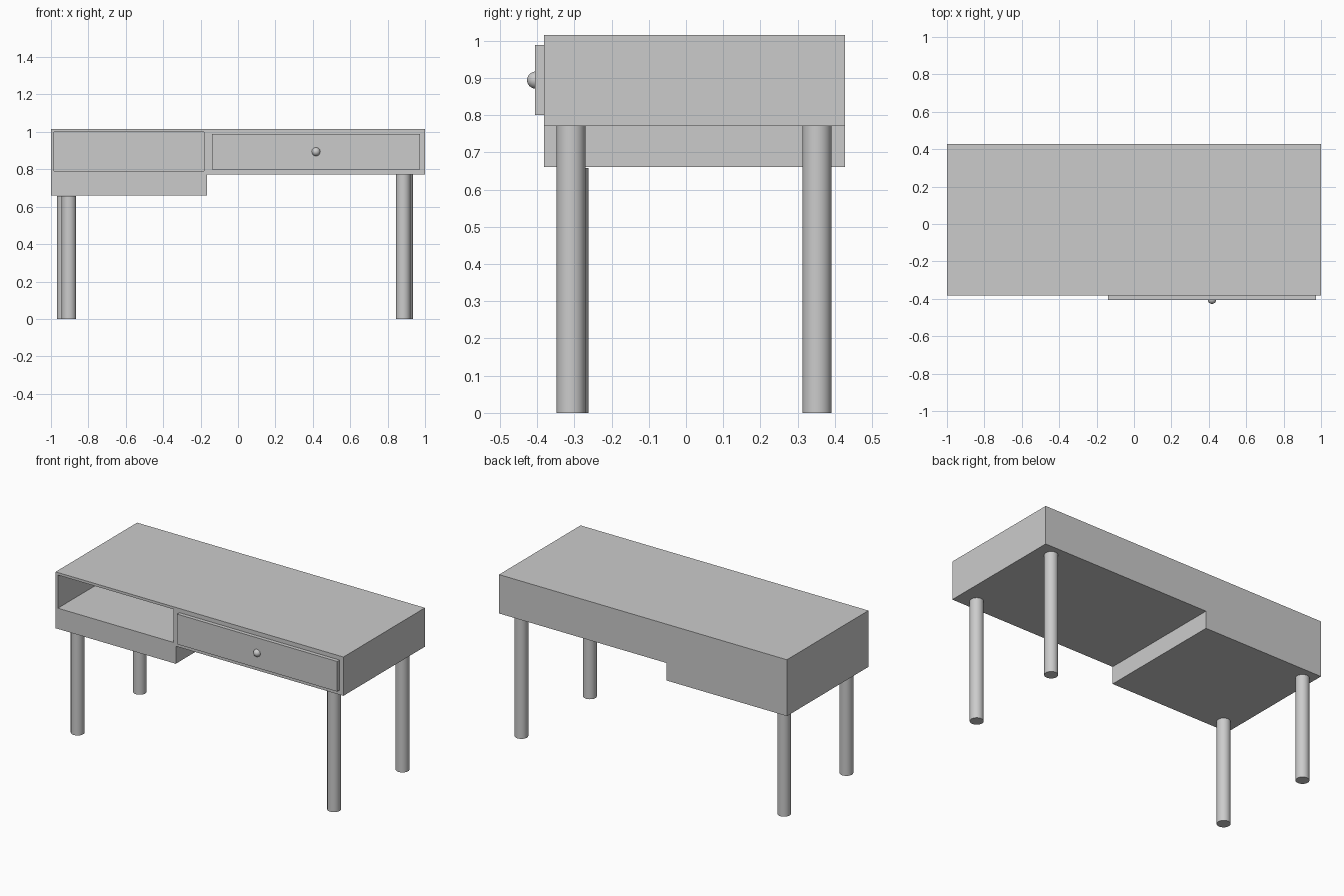
import bpy, bmesh

if "Cube" in bpy.data.objects:
    bpy.data.objects.remove(bpy.data.objects["Cube"])


def box(name, lo, hi):
    bpy.ops.mesh.primitive_cube_add(size=1, location=[(a + b) / 2 for a, b in zip(lo, hi)])
    ob = bpy.context.object
    ob.name = name
    ob.scale = [b - a for a, b in zip(lo, hi)]
    bpy.ops.object.transform_apply(location=False, rotation=False, scale=True)
    return ob


FRONT, BACK, TOP = -0.382, 0.427, 1.015
STEP_X, HIGH, LOW = -0.165, 0.771, 0.661

# Stepped desk body: front profile extruded to the back
profile = [(-1, LOW), (STEP_X, LOW), (STEP_X, HIGH), (1, HIGH), (1, TOP), (-1, TOP)]
bm = bmesh.new()
face = bm.faces.new([bm.verts.new((x, FRONT, z)) for x, z in profile])
ext = bmesh.ops.extrude_face_region(bm, geom=[face])
verts = [v for v in ext["geom"] if isinstance(v, bmesh.types.BMVert)]
bmesh.ops.translate(bm, verts=verts, vec=(0, BACK - FRONT, 0))
bmesh.ops.recalc_face_normals(bm, faces=bm.faces)
mesh = bpy.data.meshes.new("desk_body")
bm.to_mesh(mesh)
bm.free()
body = bpy.data.objects.new("desk_body", mesh)
bpy.context.collection.objects.link(body)

# Open cubby on the left
cutter = box("cubby_cutter", (-0.984, FRONT - 0.1, 0.791), (-0.182, 0.41, 0.999))
mod = body.modifiers.new("cubby", "BOOLEAN")
mod.operation = "DIFFERENCE"
mod.solver = "EXACT"
mod.object = cutter
bpy.context.view_layer.objects.active = body
bpy.ops.object.modifier_apply(modifier=mod.name)
bpy.data.objects.remove(cutter)

# Drawer front and round knob
box("drawer_front", (-0.139, -0.406, 0.80), (0.973, FRONT + 0.002, 0.989))
bpy.ops.mesh.primitive_uv_sphere_add(segments=32, ring_count=16, radius=0.023,
                                     location=(0.417, -0.404, 0.894))
bpy.context.object.name = "drawer_knob"
bpy.ops.object.shade_smooth()

# Four round legs, shorter under the deep left side
legs = {
    "front_left_leg": (-0.904, -0.301, LOW - 0.003),
    "back_left_leg": (-0.929, 0.352, LOW - 0.003),
    "front_right_leg": (0.884, -0.309, HIGH),
    "back_right_leg": (0.897, 0.352, HIGH),
}
for name, (x, y, top) in legs.items():
    bpy.ops.mesh.primitive_cylinder_add(vertices=32, radius=0.039, depth=top,
                                        location=(x, y, top / 2))
    bpy.context.object.name = name
    bpy.ops.object.shade_smooth_by_angle()
